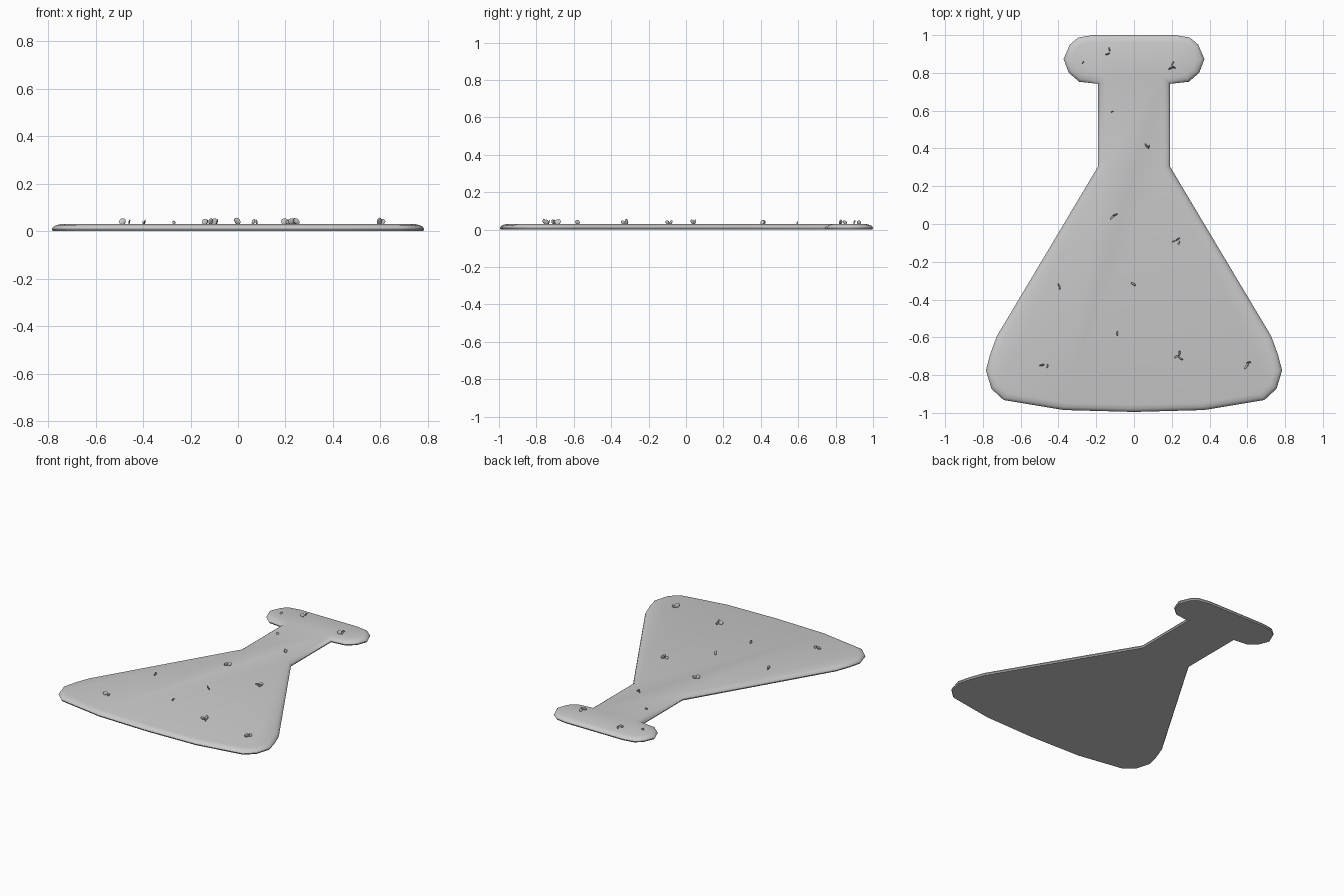
import bpy, bmesh, math
from mathutils import Vector, Matrix

if "Cube" in bpy.data.objects:
    bpy.data.objects.remove(bpy.data.objects["Cube"])

# Right half of the flask outline, bottom to top
half = [(0.37, -0.985), (0.69, -0.932), (0.755, -0.872), (0.784, -0.775),
        (0.762, -0.69), (0.727, -0.595), (0.19, 0.305), (0.19, 0.742),
        (0.29, 0.753), (0.345, 0.80), (0.373, 0.873), (0.34, 0.95),
        (0.295, 0.987), (0.22, 1.0)]
outline = ([Vector((0, -0.995))] + [Vector(p) for p in half]
           + [Vector((-x, y)) for x, y in reversed(half)])


def inset(points, d):
    """Mitred inward offset of a counter-clockwise loop."""
    out = []
    for i, p in enumerate(points):
        a = (p - points[i - 1]).normalized()
        b = (points[(i + 1) % len(points)] - p).normalized()
        n1, n2 = Vector((-a.y, a.x)), Vector((-b.y, b.x))
        out.append(p + (n1 + n2) * d / (1 + n1.dot(n2)))
    return out


def finish(bm, name, angle):
    bmesh.ops.recalc_face_normals(bm, faces=bm.faces)
    me = bpy.data.meshes.new(name)
    bm.to_mesh(me)
    bm.free()
    ob = bpy.data.objects.new(name, me)
    bpy.context.collection.objects.link(ob)
    bpy.ops.object.select_all(action='DESELECT')
    ob.select_set(True)
    bpy.context.view_layer.objects.active = ob
    bpy.ops.object.shade_smooth_by_angle(angle=math.radians(angle))
    return ob


# Flat slab with a rounded upper rim
bm = bmesh.new()
rings = []
for d, z in [(0.004, 0.0), (0.0, 0.008), (0.004, 0.017), (0.016, 0.025), (0.038, 0.03)]:
    rings.append([bm.verts.new((p.x, p.y, z)) for p in inset(outline, d)])
n = len(outline)
for lo, hi in zip(rings, rings[1:]):
    for i in range(n):
        j = (i + 1) % n
        bm.faces.new((lo[i], lo[j], hi[j], hi[i]))
bm.faces.new(rings[0])
bm.faces.new(rings[-1])
finish(bm, "ground_slab", 50)

# Small upright leaves: x, y, heading in degrees, size
leaves = [
    (-0.27, 0.855, 40, 0.6), (-0.13, 0.925, 100, 0.8), (-0.14, 0.9, 15, 0.9),
    (0.205, 0.85, 60, 0.8), (0.195, 0.825, 20, 1), (0.21, 0.83, 150, 0.8),
    (-0.115, 0.595, 25, 0.6), (0.065, 0.415, 120, 0.9), (0.078, 0.408, 70, 0.8),
    (-0.115, 0.035, 45, 1), (-0.1, 0.048, 20, 1),
    (0.21, -0.092, 20, 0.7), (0.232, -0.08, 30, 0.9), (0.238, -0.1, 60, 0.8),
    (-0.4, -0.322, 100, 0.6), (-0.393, -0.337, 80, 0.8), (-0.003, -0.318, 145, 1.1),
    (-0.088, -0.58, 90, 0.9),
    (-0.487, -0.747, 10, 1), (-0.458, -0.752, 80, 0.8),
    (0.24, -0.685, 80, 1.1), (0.225, -0.702, 20, 1), (0.247, -0.712, 150, 1),
    (0.595, -0.755, 50, 1.1), (0.608, -0.733, 5, 0.9), (0.6, -0.745, 60, 0.9)]
bm = bmesh.new()
for i, (x, y, heading, s) in enumerate(leaves):
    tilt = 16 if i % 2 else -16
    m = (Matrix.Translation((x, y, 0.029 + 0.012 * s))
         @ Matrix.Rotation(math.radians(heading), 4, 'Z')
         @ Matrix.Rotation(math.radians(tilt), 4, 'X')
         @ Matrix.Rotation(math.radians(tilt * 2), 4, 'Y')
         @ Matrix.Diagonal((0.015 * s, 0.0035 * s, 0.013 * s, 1)))
    bmesh.ops.create_uvsphere(bm, u_segments=8, v_segments=6, radius=1, matrix=m)
finish(bm, "leaf_sprigs", 60)
